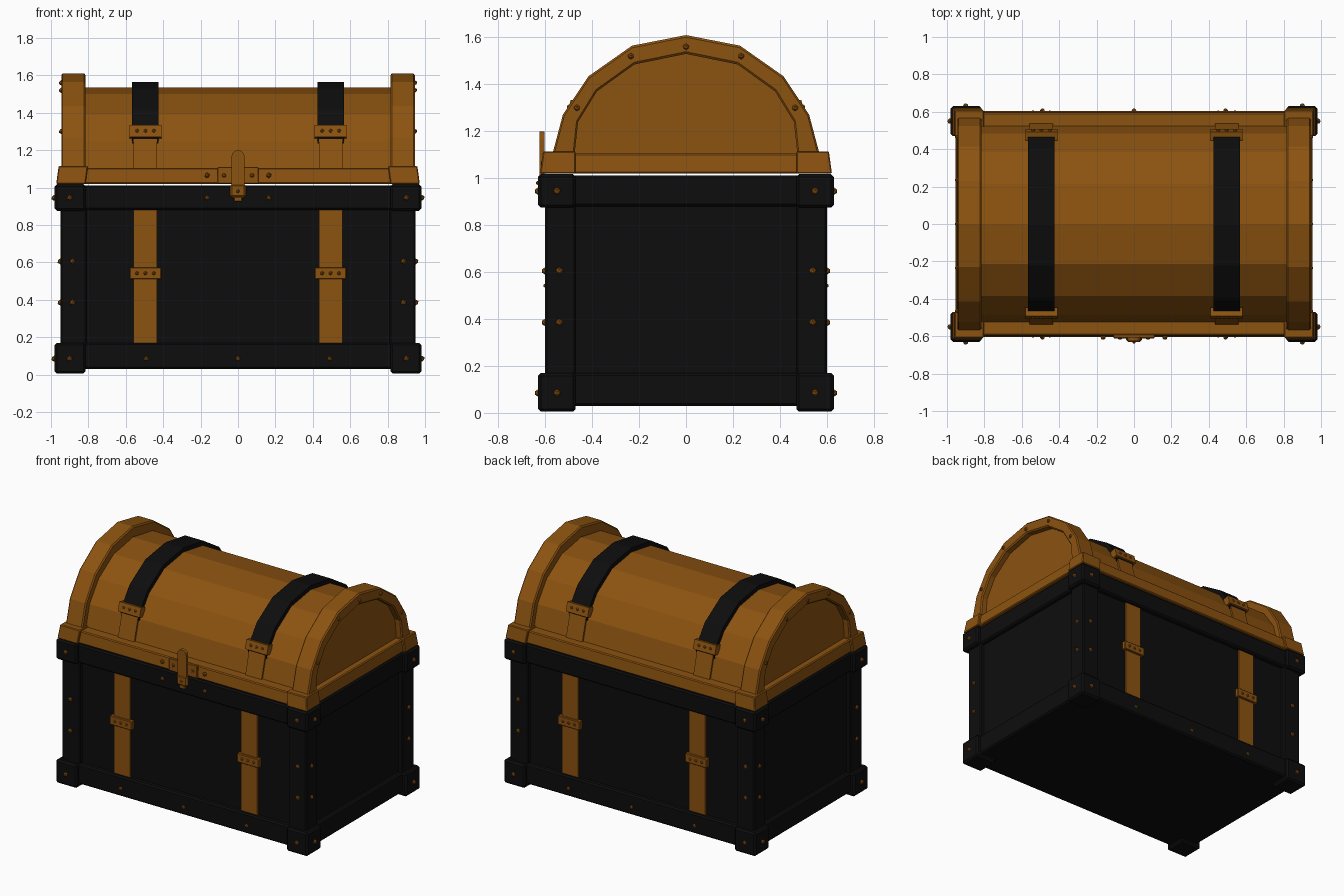
import bpy, bmesh, math
from mathutils import Vector, Matrix

cube = bpy.data.objects.get("Cube")
if cube:
    bpy.data.objects.remove(cube, do_unlink=True)


def material(name, rgb):
    m = bpy.data.materials.new(name)
    m.use_nodes = True
    m.diffuse_color = (*rgb, 1)
    bsdf = m.node_tree.nodes["Principled BSDF"]
    bsdf.inputs["Base Color"].default_value = (*rgb, 1)
    bsdf.inputs["Roughness"].default_value = 0.7
    return m


BROWN = material("warm brown", (0.26, 0.085, 0.005))
BLACK = material("near black", (0.004, 0.004, 0.004))


def finish(name, bm, mat, bevel=0):
    bmesh.ops.recalc_face_normals(bm, faces=bm.faces)
    me = bpy.data.meshes.new(name)
    bm.to_mesh(me)
    bm.free()
    me.materials.append(mat)
    ob = bpy.data.objects.new(name, me)
    bpy.context.collection.objects.link(ob)
    if bevel:
        mod = ob.modifiers.new("Bevel", "BEVEL")
        mod.width = bevel
        mod.segments = 1
        mod.limit_method = "ANGLE"
    return ob


def box(name, x, y, z, mat, bevel=0, taper=0):
    """Box from (low, high) ranges; taper pulls the top in toward the centre axis."""
    bm = bmesh.new()
    bmesh.ops.create_cube(bm, size=1)
    for v in bm.verts:
        top = v.co.z > 0
        v.co = Vector([r[0] if c < 0 else r[1] for c, r in zip(v.co, (x, y, z))])
        if top and taper:
            for i in (0, 1):
                if abs(v.co[i]) > 0.55:
                    v.co[i] -= math.copysign(taper, v.co[i])
    return finish(name, bm, mat, bevel)


def span(a, b, s):
    return tuple(sorted((a * s, b * s)))


def full(half):
    """Mirror a half arch (foot to crown) to a complete one."""
    return half + [(-y, z) for y, z in reversed(half[:-1])]


def prism(name, pts, x, mat, bevel=0):
    """Extrude a closed y-z profile along x."""
    bm = bmesh.new()
    f = bm.faces.new([bm.verts.new((x[0], y, z)) for y, z in pts])
    ext = bmesh.ops.extrude_face_region(bm, geom=[f])
    vs = [v for v in ext["geom"] if isinstance(v, bmesh.types.BMVert)]
    bmesh.ops.translate(bm, vec=(x[1] - x[0], 0, 0), verts=vs)
    return finish(name, bm, mat, bevel)


def arch_band(name, outer, inner, x, mat, bevel=0):
    """Solid strip between two arches with the same number of points."""
    bm = bmesh.new()
    rows = [[bm.verts.new((px, y, z)) for y, z in arc]
            for px, arc in ((x[0], outer), (x[1], outer), (x[1], inner), (x[0], inner))]
    for a, b in zip(rows, rows[1:] + rows[:1]):
        for i in range(len(a) - 1):
            bm.faces.new((a[i], a[i + 1], b[i + 1], b[i]))
    for i in (0, -1):
        bm.faces.new([r[i] for r in rows])
    return finish(name, bm, mat, bevel)


SIGNS = (-1, 1)
CORNERS = [(sx, sy) for sx in SIGNS for sy in SIGNS]

# Body core and its top and bottom rails
box("body_core", (-0.92, 0.92), (-0.57, 0.57), (0.04, 1.01), BLACK)
for part, z in (("bottom_rail", (0.03, 0.17)), ("top_rail", (0.88, 1.012))):
    box(part, (-0.95, 0.95), (-0.605, 0.605), z, BLACK, 0.01)

# Corner posts, feet and caps
for sx, sy in CORNERS:
    box("corner_post", span(0.81, 0.95, sx), span(0.47, 0.6, sy), (0.1, 0.95), BLACK, 0.008)
    for part, z in (("corner_foot", (0.005, 0.17)), ("corner_cap", (0.875, 1.018))):
        box(part, span(0.815, 0.98, sx), span(0.47, 0.63, sy), z, BLACK, 0.012)

# Lid rim with thicker corner blocks
box("lid_rim", (-0.955, 0.955), (-0.605, 0.605), (1.02, 1.105), BROWN, 0.006, 0.01)
for sx, sy in CORNERS:
    box("lid_corner", span(0.815, 0.972, sx), span(0.47, 0.622, sy), (1.02, 1.115),
        BROWN, 0.005, 0.013)

# Barrel lid and the raised arches at its ends
barrel = full([(0.525, 1.1), (0.485, 1.25), (0.385, 1.39), (0.215, 1.5), (0, 1.535)])
outer = full([(0.57, 1.1), (0.525, 1.27), (0.415, 1.435), (0.23, 1.565), (0, 1.61)])
inner = full([(0.475, 1.1), (0.46, 1.24), (0.38, 1.37), (0.22, 1.485), (0, 1.53)])
prism("lid_barrel", barrel, (-0.9, 0.9), BROWN)
for s in SIGNS:
    arch_band("lid_end_arch", outer, inner, span(0.815, 0.945, s), BROWN, 0.008)


def stud(pos, r=0.016):
    bm = bmesh.new()
    bmesh.ops.create_icosphere(bm, subdivisions=1, radius=r, matrix=Matrix.Translation(pos))
    finish("stud", bm, BROWN)


# Straps, buckles and lid bands
band_low = [(y * 1.005, z - 0.02) for y, z in barrel[1:-1]]
band_top = [(y * 1.03, z + 0.03) for y, z in barrel[1:-1]]
foot, knee = Vector(barrel[0]), Vector(barrel[1])
slope = (knee - foot).normalized()
out = Vector((slope.y, -slope.x))


def lid_plate(name, a, b, lift, x, sy):
    """Plate lying on the lowest facet of the barrel, from a to b along it."""
    quad = [foot + slope * t + out * h for t, h in
            ((a, -0.02), (b, -0.02), (b, lift), (a, lift))]
    prism(name, [(p.x * sy, p.y) for p in quad], x, BROWN)


for sx in SIGNS:
    c = 0.495 * sx
    wide, narrow = (c - 0.085, c + 0.085), (c - 0.063, c + 0.063)
    arch_band("lid_band", band_top, band_low, (c - 0.071, c + 0.071), BLACK)
    for sy in SIGNS:
        box("body_strap", narrow, span(0.56, 0.583, sy), (0.17, 0.88), BROWN)
        box("body_buckle", wide, span(0.56, 0.598, sy), (0.51, 0.573), BROWN, 0.004)
        lid_plate("lid_strap", 0, 0.17, 0.012, narrow, sy)
        lid_plate("lid_buckle", 0.17, 0.235, 0.028, wide, sy)
        for dx in (-0.045, 0, 0.045):
            stud((c + dx, 0.597 * sy, 0.542), 0.011)
            p = foot + slope * 0.203 + out * 0.027
            stud((c + dx, p.x * sy, p.y), 0.011)

# Studs on corners, posts, rails and arches
for sx, sy in CORNERS:
    for z in (0.085, 0.945):
        stud((0.9 * sx, 0.63 * sy, z))
        stud((0.983 * sx, 0.55 * sy, z))
    for z in (0.385, 0.605):
        stud((0.885 * sx, 0.6 * sy, z))
        stud((0.95 * sx, 0.54 * sy, z))
for sy in SIGNS:
    for x in (-0.49, 0, 0.49):
        stud((x, 0.605 * sy, 0.085), 0.014)
for s in SIGNS:
    stud((0.165 * s, -0.605, 0.945), 0.014)
    for y, z in ((0, 1.56), (0.235, 1.52), (-0.235, 1.52), (0.465, 1.3), (-0.465, 1.3)):
        stud((0.945 * s, y, z), 0.014)

# Lock: back plate, rounded hasp and clasp
box("lock_plate", (-0.11, 0.11), (-0.612, -0.59), (1.02, 1.11), BROWN, 0.004)
for x in (-0.165, -0.075, 0.075, 0.165):
    stud((x, -0.606, 1.065), 0.015)
bm = bmesh.new()
arc = [(0.035 * math.cos(a), 1.165 + 0.035 * math.sin(a))
       for a in (math.pi * i / 6 for i in range(7))]
hasp = bm.faces.new([bm.verts.new((x, -0.625, z)) for x, z in
                     arc + [(-0.035, 0.98), (0.035, 0.98)]])
ext = bmesh.ops.extrude_face_region(bm, geom=[hasp])
bmesh.ops.translate(bm, vec=(0, 0.022, 0),
                    verts=[v for v in ext["geom"] if isinstance(v, bmesh.types.BMVert)])
finish("lock_hasp", bm, BROWN)
box("lock_clasp", (-0.043, 0.043), (-0.63, -0.6), (0.945, 1.02), BROWN, 0.012)
box("lock_pin", (-0.022, 0.022), (-0.625, -0.6), (0.925, 0.95), BROWN, 0.004)
stud((0, -0.63, 0.98), 0.01)
